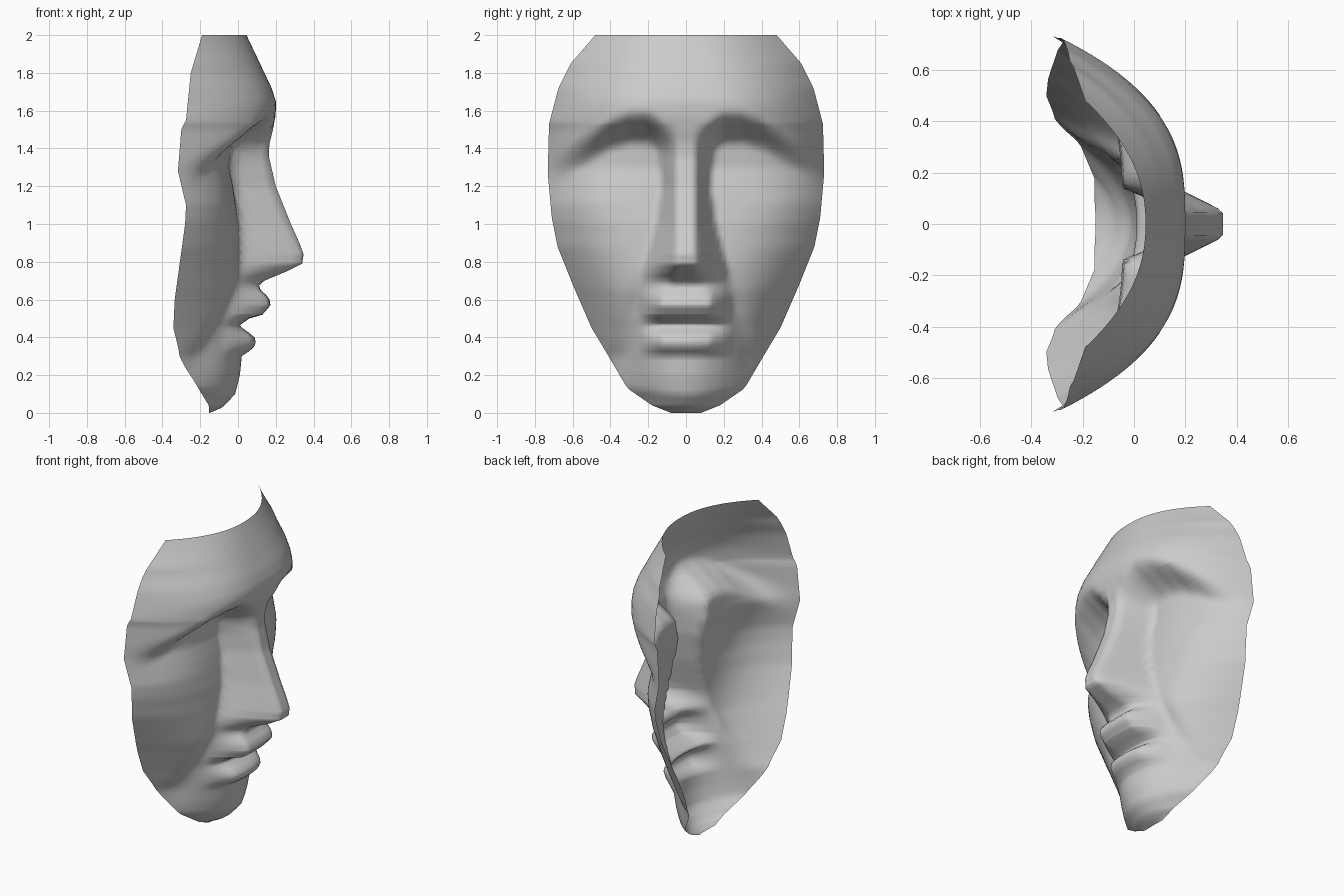
import bpy, bmesh
from math import exp

if "Cube" in bpy.data.objects:
    bpy.data.objects.remove(bpy.data.objects["Cube"])


def curve(points):
    """Piecewise-linear lookup z -> value."""
    def at(z):
        if z <= points[0][0]:
            return points[0][1]
        for (a, u), (b, v) in zip(points, points[1:]):
            if z <= b:
                return u + (v - u) * (z - a) / (b - a)
        return points[-1][1]
    return at


def ramp(a, b, v):
    return max(0.0, min(1.0, (v - a) / (b - a)))


def smooth(a, b, v):
    t = ramp(a, b, v)
    return t * t * (3 - 2 * t)


# Side profile down the middle of the face
profile = curve([(0, -.15), (.03, -.08), (.1, -.015), (.2, .01), (.3, .02), (.34, .08),
                 (.37, .095), (.41, .085), (.44, .03), (.465, .01), (.5, .06), (.52, .13),
                 (.57, .172), (.61, .165), (.65, .12), (.68, .11), (.7, .14), (.75, .26),
                 (.79, .34), (.84, .347), (.9, .325), (1.0, .28), (1.2, .2), (1.35, .165),
                 (1.42, .165), (1.5, .185), (1.58, .2), (1.65, .2), (1.72, .178), (2, .045)])
# Face plane behind nose and lips
plane = curve([(0, -.15), (.03, -.08), (.1, -.015), (.2, .01), (.3, .015), (.45, .015),
               (.65, .03), (.8, .02), (1, .005), (1.2, -.025), (1.3, -.045), (1.5, -.03)])
# Outline: half width and depth of the rim
width = curve([(0, .08), (.04, .18), (.13, .31), (.3, .41), (.45, .5), (.68, .6), (.88, .68),
               (1.03, .71), (1.27, .732), (1.53, .725), (1.72, .675), (1.85, .61), (2, .48)])
rim = curve([(0, -.153), (.04, -.155), (.13, -.21), (.3, -.305), (.45, -.342), (.6, -.335),
             (1, -.28), (1.1, -.275), (1.28, -.318), (1.5, -.3), (1.55, -.275), (1.8, -.25),
             (2, -.19)])
# Flat crest and foot half widths of the nose and lips
crest = curve([(.3, .13), (.64, .13), (.7, .07), (.78, .055), (1, .045), (1.5, .05)])
foot = curve([(.3, .25), (.6, .25), (.75, .23), (.85, .2), (1, .16), (1.2, .13), (1.5, .16)])
# Edge of the brow across the face, and fullness of cheeks and forehead
brow = curve([(0, 1.52), (.1, 1.52), (.2, 1.57), (.3, 1.57), (.4, 1.54), (.5, 1.48),
              (.6, 1.41), (.73, 1.33)])
cheek = curve([(.1, 2), (.45, 2.3), (.7, 2.8), (.95, 3.3), (1.12, 3.9), (1.3, 3.4), (1.5, 3)])
forehead = curve([(1.6, 3), (2, 2.2)])


def depth(t, z):
    t = abs(t)
    y = t * width(z)
    edge = rim(z)
    # Cheeks with a fold beside the mouth
    low = plane(z) + (edge - plane(z)) * t ** cheek(z)
    fold = .2 + .13 * ramp(.8, .3, z)
    low -= .03 * exp(-((y - fold) / .06) ** 2) * (1 - smooth(.55, .8, z)) * smooth(.15, .35, z)
    # Nose and lips
    low += (profile(z) - plane(z)) * (1 - ramp(crest(z), foot(z), y))
    # Forehead and soft brow
    top = profile(z) if z > 1.58 else .197
    high = top + (edge - top) * t ** forehead(z)
    if z < 1.58:
        high += (profile(z) - top) * (1 - smooth(.05, .15, y))
    return low + (high - low) * smooth(-.16, .03, z - brow(y))


# Face mask: one open sheet of stacked cross-sections
N = 64
levels = sorted([i * .025 for i in range(81)] + [.01, .04, .465, .52, .57, .79, .84, 1.53])
bm = bmesh.new()
rows = []
for z in levels:
    ts = [2 * j / N - 1 for j in range(N + 1)]
    rows.append([bm.verts.new((depth(t, z), t * width(z), z)) for t in ts])
for a, b in zip(rows, rows[1:]):
    for j in range(N):
        bm.faces.new((a[j], a[j + 1], b[j + 1], b[j]))
for f in bm.faces:
    f.smooth = True
mesh = bpy.data.meshes.new("face_mask")
bm.to_mesh(mesh)
bm.free()
mask = bpy.data.objects.new("face_mask", mesh)
bpy.context.collection.objects.link(mask)
